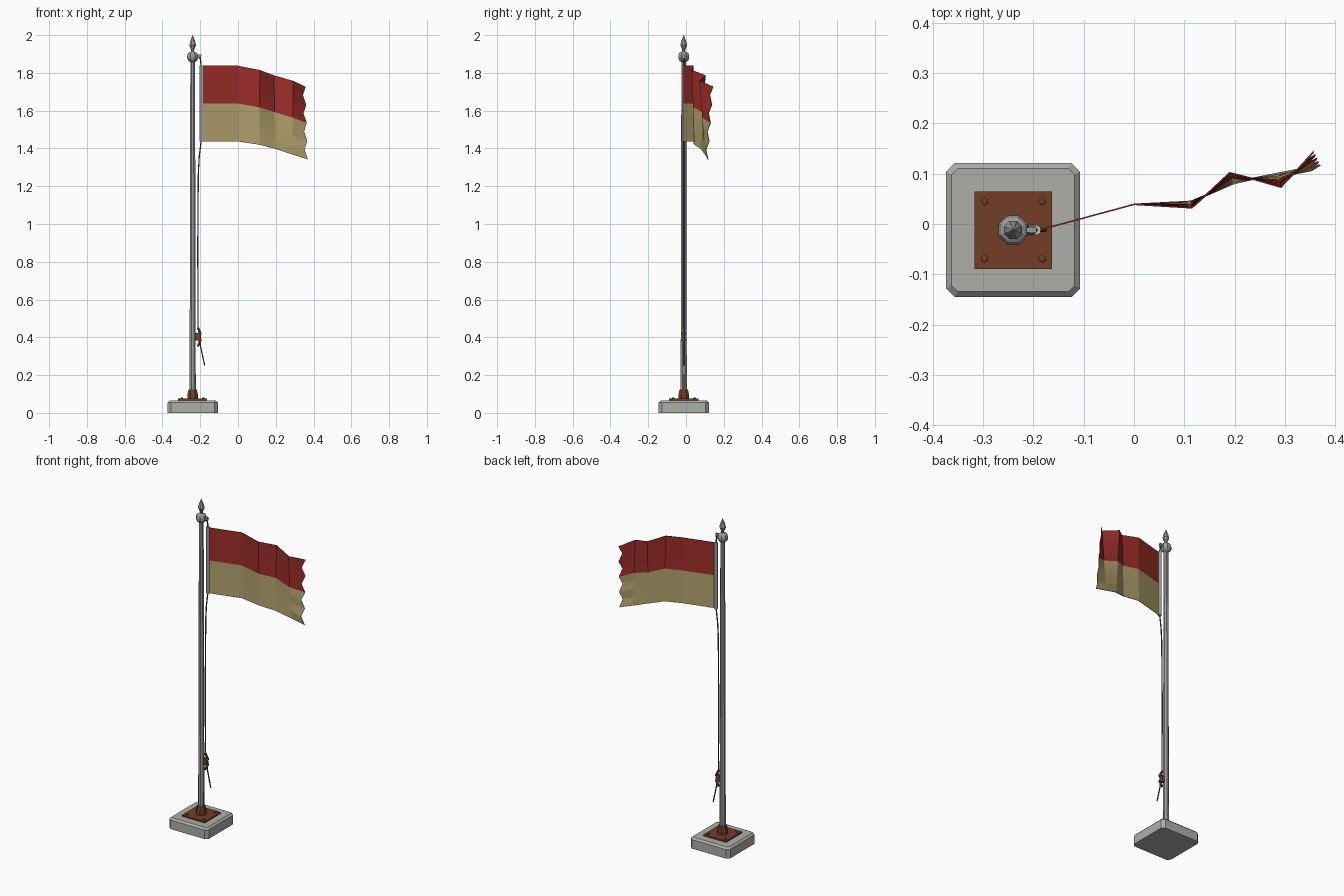
import bpy, bmesh, math
from mathutils import Vector

if "Cube" in bpy.data.objects:
    bpy.data.objects.remove(bpy.data.objects["Cube"])

PX, PY = -0.24, -0.012  # pole axis


def mat(name, r, g, b):
    m = bpy.data.materials.new(name)
    m.diffuse_color = (r, g, b, 1)
    m.use_nodes = True
    m.node_tree.nodes["Principled BSDF"].inputs["Base Color"].default_value = m.diffuse_color
    return m


CONCRETE = mat("concrete grey", 0.42, 0.42, 0.40)
METAL = mat("pole metal", 0.33, 0.34, 0.34)
RUST = mat("rust brown", 0.17, 0.048, 0.022)
RED = mat("flag red", 0.34, 0.027, 0.022)
GOLD = mat("flag tan", 0.45, 0.36, 0.155)
CANVAS = mat("canvas white", 0.55, 0.55, 0.52)
ROPE = mat("rope", 0.12, 0.095, 0.065)


def finish(name, bm, *mats):
    bmesh.ops.recalc_face_normals(bm, faces=bm.faces)
    me = bpy.data.meshes.new(name)
    bm.to_mesh(me)
    bm.free()
    for m in mats:
        me.materials.append(m)
    ob = bpy.data.objects.new(name, me)
    bpy.context.collection.objects.link(ob)
    return ob


def skin(name, rings, m):
    """Bridge rings of points into a closed solid."""
    bm = bmesh.new()
    vs = [[bm.verts.new(p) for p in r] for r in rings]
    n = len(vs[0])
    for a, b in zip(vs, vs[1:]):
        for i in range(n):
            j = (i + 1) % n
            bm.faces.new((a[i], a[j], b[j], b[i]))
    bm.faces.new(vs[0][::-1])
    bm.faces.new(vs[-1])
    return finish(name, bm, m)


def lathe(name, profile, m, x=PX, y=PY, n=8):
    """Profile of (radius across flats, z) turned about a vertical axis."""
    k = 1 / math.cos(math.pi / n)
    ang = [2 * math.pi * (i + 0.5) / n for i in range(n)]
    return skin(name, [[(x + r * k * math.cos(a), y + r * k * math.sin(a), z)
                        for a in ang] for r, z in profile], m)


def box(name, lo, hi, m):
    rings = [[(lo[0], lo[1], z), (hi[0], lo[1], z), (hi[0], hi[1], z), (lo[0], hi[1], z)]
             for z in (lo[2], hi[2])]
    return skin(name, rings, m)


def rope(name, pts, r, m, n=6):
    """Tube through points lying in an x-z plane."""
    pts = [Vector(p) for p in pts]
    rings = []
    for i, p in enumerate(pts):
        t = (pts[min(i + 1, len(pts) - 1)] - pts[max(i - 1, 0)]).normalized()
        u = Vector((0, 1, 0))
        w = t.cross(u).normalized()
        rings.append([p + r * (math.cos(2 * math.pi * k / n) * u + math.sin(2 * math.pi * k / n) * w)
                      for k in range(n)])
    return skin(name, rings, m)


# Concrete block with cut corners and a chamfered top
def cut_square(h, c, z):
    return [(PX + x, PY + y, z) for x, y in
            ((h - c, -h), (h, c - h), (h, h - c), (h - c, h),
             (c - h, h), (-h, h - c), (-h, c - h), (c - h, -h))]


skin("base_block", [cut_square(0.133, 0.017, 0), cut_square(0.133, 0.017, 0.055),
                    cut_square(0.122, 0.012, 0.066)], CONCRETE)

# Rusty mounting plate, bolts and collar
box("base_plate", (PX - 0.077, PY - 0.077, 0.064), (PX + 0.077, PY + 0.077, 0.075), RUST)
for i, (sx, sy) in enumerate(((-1, -1), (1, -1), (1, 1), (-1, 1))):
    lathe(f"bolt_{i + 1}", [(0.007, 0.073), (0.007, 0.079), (0.004, 0.081)], RUST,
          PX + sx * 0.057, PY + sy * 0.057, 6)
lathe("collar", [(0.028, 0.074), (0.028, 0.095), (0.022, 0.125)], RUST)

# Pole with a rust streak near its foot
lathe("pole", [(0.0165, 0.07), (0.0125, 1.87)], METAL)
box("rust_streak", (PX + 0.012, PY - 0.0045, 0.12), (PX + 0.0172, PY + 0.0045, 0.205), RUST)

# Ball and spear finial
lathe("ball", [(0.014, 1.858), (0.024, 1.866), (0.029, 1.878), (0.029, 1.892),
               (0.024, 1.904), (0.012, 1.912)], METAL)
lathe("finial", [(0.008, 1.908), (0.008, 1.922), (0.018, 1.947), (0.011, 1.973), (0.0005, 2.0)], METAL)

# Pulley arm and wheel
box("pulley_arm", (PX + 0.015, PY - 0.005, 1.888), (PX + 0.046, PY + 0.005, 1.898), METAL)
rope("pulley_wheel", [(PX + 0.030, PY, 1.885), (PX + 0.044, PY, 1.885)], 0.010, METAL, 8)

# Canvas sleeve on the hoist edge
SX = -0.195
lathe("hoist_sleeve", [(0.0095, 1.437), (0.0095, 1.84)], CANVAS, SX, PY, 6)

# Halyard, with tail hanging off the cleat
rope("halyard_top", [(-0.203, PY, 1.893), (-0.198, PY, 1.865), (SX, PY, 1.835)], 0.004, ROPE)
rope("halyard", [(SX, PY, 1.44), (-0.205, PY, 1.36), (-0.210, PY, 1.27), (-0.213, PY, 0.90),
                 (-0.212, PY, 0.46), (-0.203, PY, 0.40)], 0.0035, ROPE)
rope("halyard_tail", [(-0.204, PY, 0.40), (-0.198, PY, 0.35), (-0.186, PY, 0.295), (-0.176, PY, 0.25)],
     0.0035, ROPE)

# Cleat: stem and two horns, with wraps of rope
box("cleat_stem", (PX + 0.012, PY - 0.007, 0.383), (PX + 0.038, PY + 0.007, 0.422), RUST)
rope("cleat_horns", [(-0.213, PY, 0.352), (-0.203, PY, 0.372), (-0.201, PY, 0.402),
                     (-0.203, PY, 0.432), (-0.213, PY, 0.452)], 0.007, RUST)
for z in (0.385, 0.42):
    lathe("cleat_wrap", [(0.0105, z - 0.005), (0.0105, z + 0.005)], ROPE, -0.2025, PY, 6)

# Waving flag: each column is (top point, bottom point); fly edge is frayed
cols = [((-0.188, -0.012, 1.838), (-0.188, -0.012, 1.437)),
        ((0.0, 0.039, 1.838), (0.0, 0.039, 1.437)),
        ((0.115, 0.032, 1.815), (0.113, 0.045, 1.420)),
        ((0.190, 0.102, 1.787), (0.197, 0.080, 1.398)),
        ((0.292, 0.073, 1.758), (0.288, 0.101, 1.368)),
        ((0.357, 0.144, 1.727), (0.370, 0.117, 1.342))]
ROWS = 8
bm = bmesh.new()
grid = []
for c, (top, bot) in enumerate(cols):
    line = []
    for r in range(ROWS + 1):
        p = Vector(top).lerp(Vector(bot), r / ROWS)
        if c == len(cols) - 1 and r % 2:
            p += Vector((-0.016, -0.014, 0.004))
        line.append(bm.verts.new(p))
    grid.append(line)
for a, b in zip(grid, grid[1:]):
    for r in range(ROWS):
        f = bm.faces.new((a[r], a[r + 1], b[r + 1], b[r]))
        f.material_index = 0 if r < ROWS // 2 else 1
flag = finish("flag", bm, RED, GOLD)
thick = flag.modifiers.new("thickness", "SOLIDIFY")
thick.thickness = 0.003
thick.offset = 0
